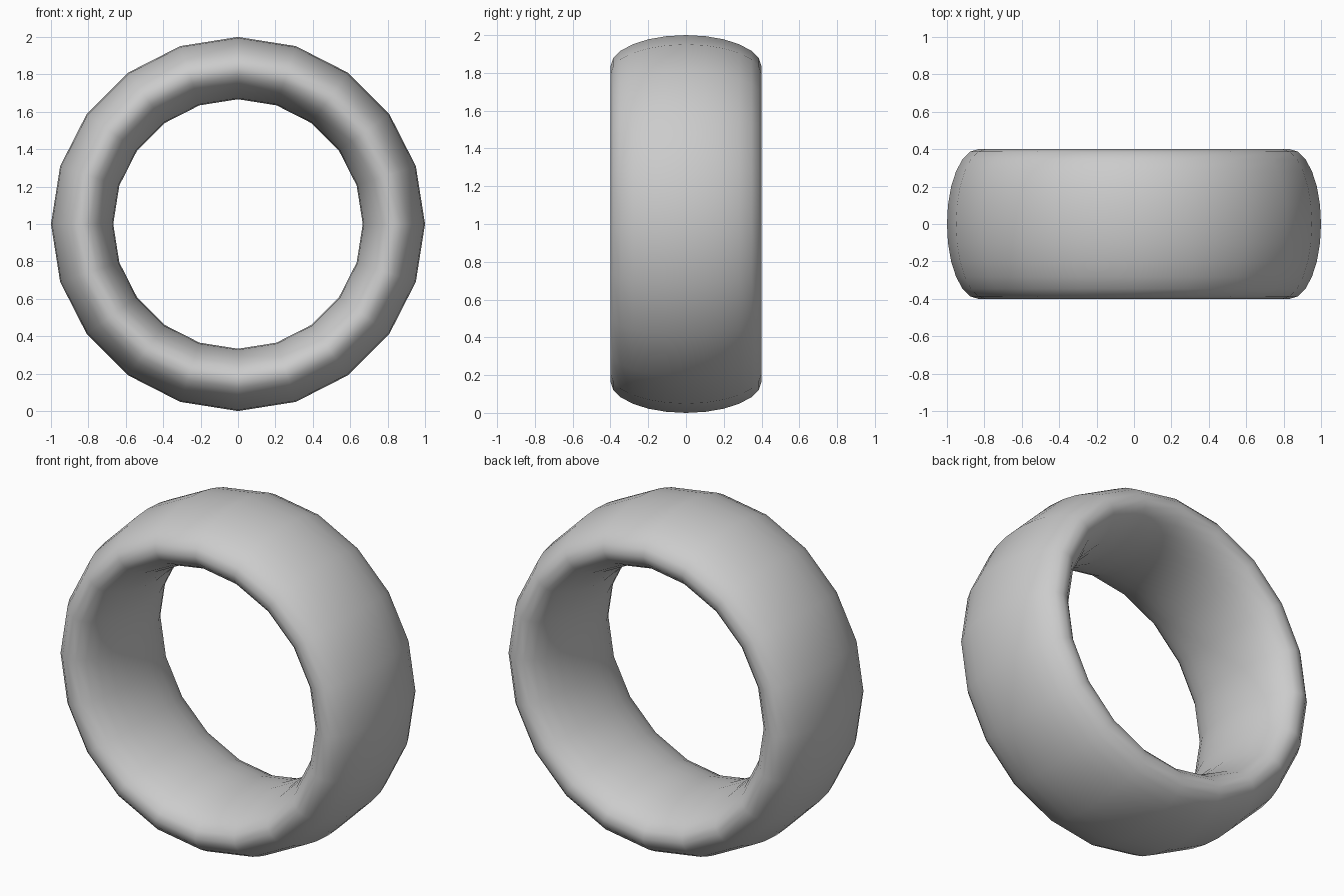
import bpy
from math import pi
from mathutils import Matrix

if "Cube" in bpy.data.objects:
    bpy.data.objects.remove(bpy.data.objects["Cube"])

# Wide ring: torus with a tall elliptical section, hole facing front
bpy.ops.mesh.primitive_torus_add(
    major_segments=20, minor_segments=24,
    major_radius=0.8335, minor_radius=0.1665)
ring = bpy.context.object
ring.name = "ring"

# Stretch along the axis, turn the axis to y, stand on the ground
ring.data.transform(
    Matrix.Translation((0, 0, 1))
    @ Matrix.Rotation(pi / 2, 4, 'X')
    @ Matrix.Diagonal((1, 1, 0.4 / 0.1665, 1)))
bpy.ops.object.shade_smooth()
